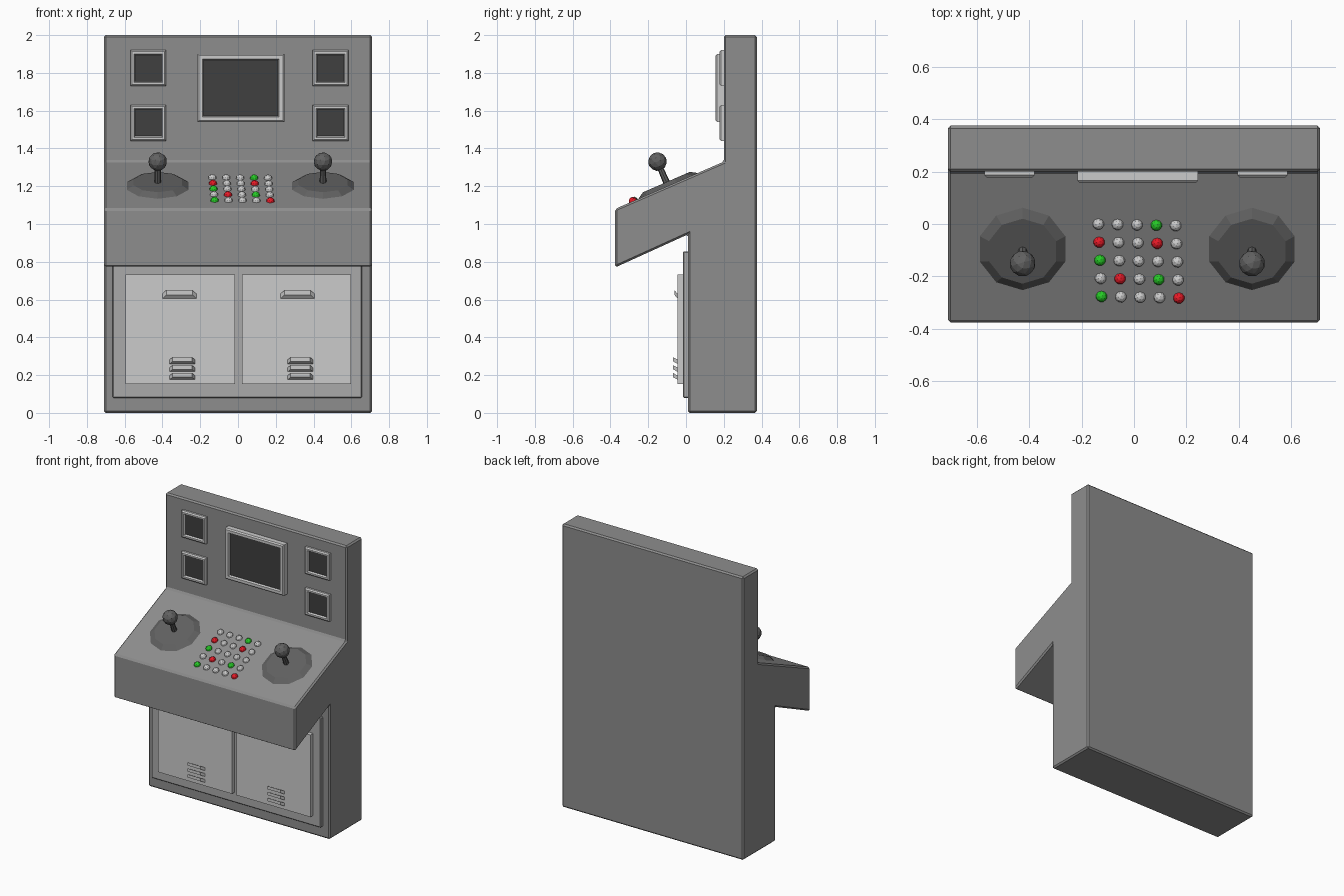
import bpy, bmesh, math
from mathutils import Matrix, Vector

if "Cube" in bpy.data.objects:
    bpy.data.objects.remove(bpy.data.objects["Cube"])


def material(name, rgb):
    m = bpy.data.materials.new(name)
    m.diffuse_color = (*rgb, 1)
    m.use_nodes = True
    m.node_tree.nodes["Principled BSDF"].inputs["Base Color"].default_value = m.diffuse_color
    return m


BODY = material("body_grey", (0.27, 0.27, 0.27))
LIGHT = material("light_grey", (0.6, 0.6, 0.6))
TRIM = material("trim_grey", (0.4, 0.4, 0.4))
DARK = material("dark_glass", (0.05, 0.05, 0.05))
STICK = material("stick_grey", (0.12, 0.12, 0.12))
RED = material("red", (0.8, 0.01, 0.02))
GREEN = material("green", (0.02, 0.6, 0.02))


def finish(name, bm, mats, bevel=0):
    bmesh.ops.recalc_face_normals(bm, faces=bm.faces)
    me = bpy.data.meshes.new(name)
    bm.to_mesh(me)
    bm.free()
    for m in mats:
        me.materials.append(m)
    ob = bpy.data.objects.new(name, me)
    bpy.context.collection.objects.link(ob)
    if bevel:
        mod = ob.modifiers.new("bevel", "BEVEL")
        mod.width, mod.segments, mod.limit_method = bevel, 1, "ANGLE"
    return ob


def prism(name, pts, offset, mat, bevel=0):
    bm = bmesh.new()
    face = bm.faces.new([bm.verts.new(p) for p in pts])
    ext = bmesh.ops.extrude_face_region(bm, geom=[face])["geom"]
    bmesh.ops.translate(bm, vec=offset, verts=[v for v in ext if isinstance(v, bmesh.types.BMVert)])
    return finish(name, bm, [mat], bevel)


def slab(name, x0, x1, y0, y1, z0, z1, mat, bevel=0):
    pts = [(x0, y0, z0), (x1, y0, z0), (x1, y0, z1), (x0, y0, z1)]
    return prism(name, pts, (0, y1 - y0, 0), mat, bevel)


def screen(name, x, z, w, h, y, rim):
    """Chamfered frame with a recessed dark pane."""
    bm = bmesh.new()
    bmesh.ops.create_cube(bm, size=1, matrix=Matrix.Translation((x, (y + 0.205) / 2, z))
                          @ Matrix.Diagonal((w, 0.205 - y, h, 1)))
    front = min(bm.faces, key=lambda f: f.calc_center_median().y)
    for thick, depth in ((0.008, 0.008), (rim - 0.014, 0), (0.006, -0.012)):
        bmesh.ops.inset_region(bm, faces=[front], thickness=thick, use_even_offset=True)
        bmesh.ops.translate(bm, vec=(0, -depth, 0), verts=front.verts)
    front.material_index = 1
    finish(name, bm, [LIGHT, DARK])


def hood(name, x, z, w, d, rise, t):
    """Louvre or pull whose middle stands out and rises."""
    y = -0.043
    pts = [(x - w, y, z), (x - w * 0.75, y - d, z + rise),
           (x + w * 0.75, y - d, z + rise), (x + w, y, z)]
    prism(name, pts, (0, 0, t), LIGHT)


# Cabinet side profile, extruded across the width
profile = [(0.375, 0), (0.375, 2), (0.2, 2), (0.2, 1.33), (-0.375, 1.08),
           (-0.375, 0.77), (0.01, 0.945), (0.01, 0)]
prism("cabinet", [(-0.71, y, z) for y, z in profile], (1.42, 0, 0), BODY, 0.01)

# Lower panel, doors, handles and vents
slab("lower_panel", -0.665, 0.657, -0.015, 0.03, 0.08, 0.855, TRIM, 0.005)
for side, x0, x1, cx in (("left", -0.595, -0.015, -0.31), ("right", 0.02, 0.598, 0.315)):
    slab(f"door_{side}", x0, x1, -0.045, 0, 0.152, 0.732, LIGHT)
    hood(f"handle_{side}", cx, 0.603, 0.092, 0.018, 0.022, 0.025)
    for i in range(3):
        hood(f"vent_{side}_{i}", cx + 0.015, 0.175 + 0.042 * i, 0.068, 0.026, 0.014, 0.022)

# Main screen and four small ones
screen("main_screen", 0.015, 1.72, 0.46, 0.36, 0.165, 0.033)
for i, x in enumerate((-0.475, 0.49)):
    for j, z in enumerate((1.825, 1.535)):
        screen(f"small_screen_{i}{j}", x, z, 0.19, 0.19, 0.186, 0.025)

# Frame of the sloping control desk: local z is its normal
TILT = math.atan2(0.25, 0.575)


def desk(x, y):
    return Matrix.Translation((x, y, 1.08 + (y + 0.375) * 0.25 / 0.575)) @ Matrix.Rotation(TILT, 4, "X")


# Joysticks
for side, x in (("left", -0.425), ("right", 0.45)):
    at = desk(x, -0.095)
    for part, sides, r1, r2, h, base in (("base", 10, 0.178, 0.135, 0.026, -0.004),
                                         ("stick", 8, 0.018, 0.015, 0.12, 0.015)):
        bm = bmesh.new()
        bmesh.ops.create_cone(bm, cap_ends=True, segments=sides, radius1=r1, radius2=r2, depth=h,
                              matrix=at @ Matrix.Translation((0, 0, base + h / 2)))
        finish(f"joystick_{part}_{side}", bm, [STICK])
    bm = bmesh.new()
    bmesh.ops.create_icosphere(bm, subdivisions=2, radius=0.05, matrix=at @ Matrix.Translation((0, 0, 0.14)))
    finish(f"joystick_ball_{side}", bm, [STICK])

# Slightly turned 5 x 5 button grid
COLOURS = {(0, 3): GREEN, (1, 0): RED, (1, 3): RED, (2, 0): GREEN,
           (3, 1): RED, (3, 3): GREEN, (4, 0): GREEN, (4, 4): RED}
for row in range(5):
    for col in range(5):
        x = -0.136 + 0.0738 * col + 0.003 * row
        y = -0.069 * row - 0.0015 * col
        bm = bmesh.new()
        bmesh.ops.create_icosphere(bm, subdivisions=2, radius=0.022, matrix=desk(x, y))
        finish(f"button_{row}{col}", bm, [COLOURS.get((row, col), LIGHT)])
